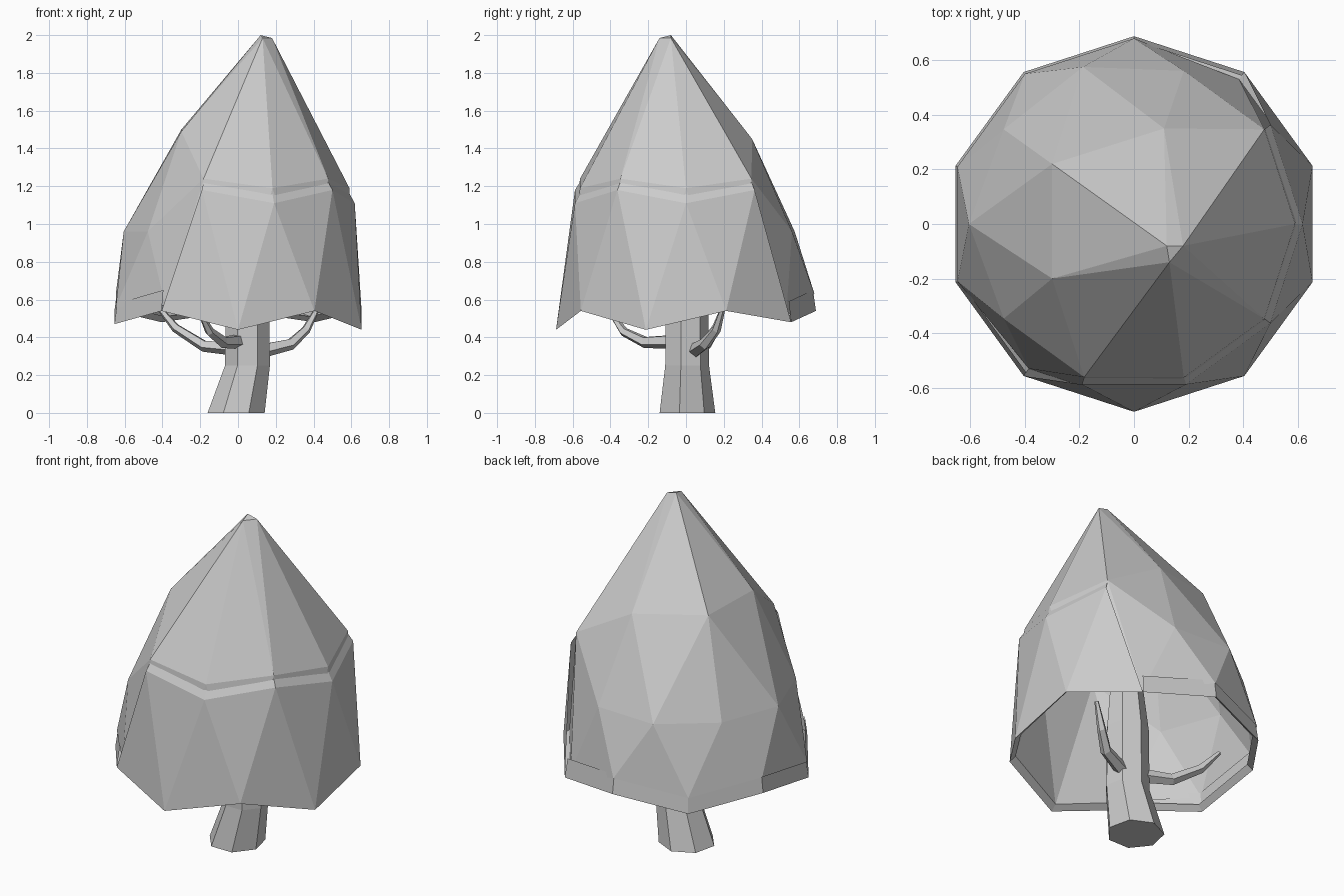
import bpy, bmesh
from math import cos, sin, radians
from mathutils import Vector

if "Cube" in bpy.data.objects:
    bpy.data.objects.remove(bpy.data.objects["Cube"])


def make(name, verts, faces):
    me = bpy.data.meshes.new(name)
    me.from_pydata([tuple(v) for v in verts], [], faces)
    bm = bmesh.new()
    bm.from_mesh(me)
    bmesh.ops.recalc_face_normals(bm, faces=bm.faces)
    bm.to_mesh(me)
    bm.free()
    ob = bpy.data.objects.new(name, me)
    bpy.context.collection.objects.link(ob)
    return ob


def polar(r, deg, z):
    return (r * cos(radians(deg)), r * sin(radians(deg)), z)


def tube(name, rings, sides, start=90):
    """Loft polygon rings given as (centre, radius, axis)."""
    verts, faces = [], []
    for c, r, axis in rings:
        q = Vector((0, 0, 1)).rotation_difference(Vector(axis).normalized())
        for k in range(sides):
            verts.append(Vector(c) + q @ Vector(polar(r, start + 360 * k / sides, 0)))
    for j in range(len(rings) - 1):
        for k in range(sides):
            a, b = j * sides + k, j * sides + (k + 1) % sides
            faces.append((a, b, b + sides, a + sides))
    n = len(verts)
    faces += [tuple(range(sides)), tuple(range(n - sides, n))]
    return make(name, verts, faces)


# Canopy layout: ring i sits at 36*i degrees, rim i at 36*i + 18 degrees
FRONT = {0, 1, 7, 8, 9}                     # ring points raised by the front fold
RIM_Z = [0.54, 0.48, 0.54, 0.48, 0.54, 0.47, 0.54, 0.44, 0.54, 0.44]


def rim_front(i):
    return i in FRONT or (i + 1) % 10 in FRONT


# Upper canopy: half icosphere pulled to a leaning point
verts = [(0.12, -0.08, 2.0), (0.18, -0.08, 1.985), (0.11, 0.35, 1.45),
         (-0.30, 0.22, 1.5), (-0.30, -0.20, 1.49), (0.13, -0.14, 1.985)]
for i in range(10):
    if i in FRONT:
        verts.append(polar(0.59, 36 * i, 1.24 if i % 2 else 1.19))
    else:
        verts.append(polar(0.605 if i % 2 else 0.59, 36 * i, 0.96))
for i in range(10):
    front = rim_front(i)
    verts.append(polar(0.655 if front else 0.68, 36 * i + 18, RIM_Z[i] + (0.03 if front else 0.09)))
faces = []
for k in range(5):
    m, mn = 1 + k, 1 + (k + 1) % 5
    v, w, vn = 6 + 2 * k, 7 + 2 * k, 6 + (2 * k + 2) % 10
    faces += [(0, m, mn), (m, v, w), (m, w, mn), (mn, w, vn)]
for i in range(10):
    a, b = 6 + i, 6 + (i + 1) % 10
    e, en = 16 + i, 16 + (i + 1) % 10
    faces += [(a, e, b), (b, e, en)]
make("upper_canopy", verts, faces)

# Lower skirt: outer layer in front, a narrow hem behind, with a small lip on top
verts, faces = [], []
for i in range(10):
    verts.append(polar(0.618, 36 * i, 1.18 if i % 2 else 1.11))
for i in range(10):
    verts.append(polar(0.588, 36 * i, 1.225 if i % 2 else 1.165))
for i in range(10):
    verts.append(polar(0.688, 36 * i + 18, RIM_Z[i]))
for i in range(10):
    verts.append(polar(0.672, 36 * i + 18, RIM_Z[i] + 0.11))
for i in range(10):
    verts.append(polar(0.655, 36 * i + 18, RIM_Z[i] + 0.03))
for i in range(10):
    j, p = (i + 1) % 10, (i - 1) % 10
    faces.append((20 + p, 20 + i, 40 + i, 40 + p))
    if i in FRONT:
        faces.append((i, 20 + p, 20 + i))
        if j in FRONT:
            faces += [(i, 20 + i, j), (i, j, 10 + j, 10 + i)]
    else:
        faces.append((30 + p, 20 + p, 20 + i, 30 + i))
make("lower_skirt", verts, faces)

# Bent seven-sided trunk
UP = (0, 0, 1)
tube("trunk", [((-0.01, 0, 0), 0.155, UP), ((0.05, 0, 0.25), 0.122, UP),
               ((0.05, 0, 0.62), 0.118, UP), ((0.06, 0, 1.0), 0.08, UP)], 7)

# Upward curving branches
BRANCHES = {
    "branch_left": [(0.02, 0.03, 0.34), (-0.18, 0.10, 0.355), (-0.33, 0.16, 0.45), (-0.43, 0.20, 0.57)],
    "branch_right": [(0.08, 0.03, 0.32), (0.28, 0.10, 0.365), (0.36, 0.16, 0.44), (0.43, 0.20, 0.57)],
    "branch_front": [(0.03, -0.03, 0.38), (-0.08, -0.22, 0.375), (-0.15, -0.33, 0.43), (-0.20, -0.40, 0.53)],
}
for name, path in BRANCHES.items():
    pts = [Vector(p) for p in path]
    rings = []
    for i, p in enumerate(pts):
        axis = pts[min(i + 1, 3)] - pts[max(i - 1, 0)]
        rings.append((p, (0.042, 0.032, 0.025, 0.012)[i], axis))
    tube(name, rings, 5)
